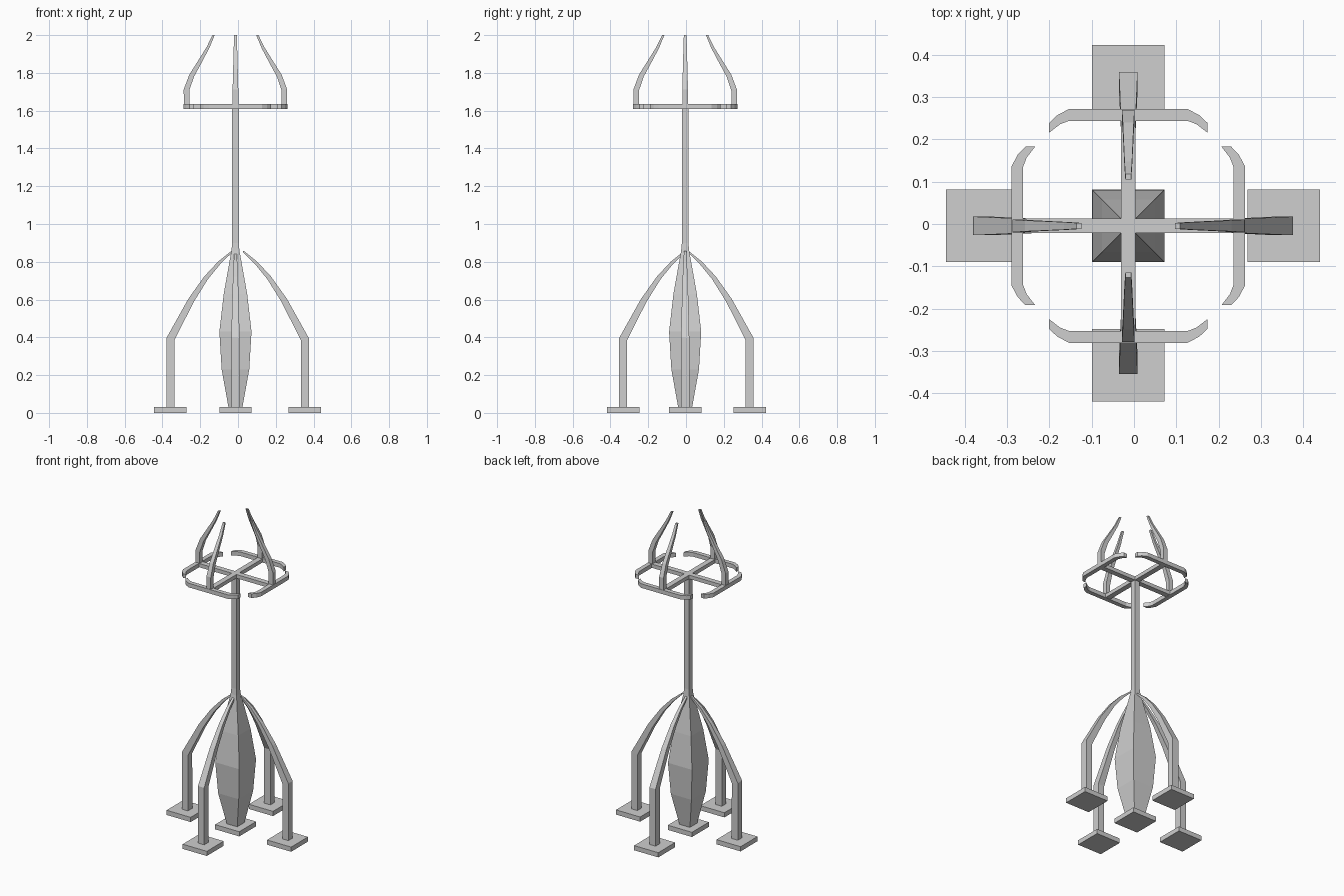
import bpy, bmesh, math
from mathutils import Vector, Matrix

if "Cube" in bpy.data.objects:
    bpy.data.objects.remove(bpy.data.objects["Cube"], do_unlink=True)

AXIS = Vector((-0.0135, -0.0045, 0))      # the pole stands slightly off centre
SIDES = ("left", "back", "right", "front")

grey = bpy.data.materials.new("plain_grey")
grey.use_nodes = True
grey.diffuse_color = (0.62, 0.62, 0.62, 1)
grey.node_tree.nodes["Principled BSDF"].inputs["Base Color"].default_value = grey.diffuse_color


def loft(name, rings, turn=0, origin=(0, 0, 0)):
    """Skin a stack of equal closed rings, cap both ends, then turn and place it."""
    bm = bmesh.new()
    loops = [[bm.verts.new(p) for p in ring] for ring in rings]
    n = len(loops[0])
    for a, b in zip(loops, loops[1:]):
        for i in range(n):
            j = (i + 1) % n
            bm.faces.new((a[i], a[j], b[j], b[i]))
    bm.faces.new(loops[0])
    bm.faces.new(loops[-1])
    bmesh.ops.recalc_face_normals(bm, faces=bm.faces[:])
    bm.transform(Matrix.Translation(origin) @ Matrix.Rotation(turn, 4, 'Z'))
    mesh = bpy.data.meshes.new(name)
    bm.to_mesh(mesh)
    bm.free()
    mesh.materials.append(grey)
    obj = bpy.data.objects.new(name, mesh)
    bpy.context.collection.objects.link(obj)
    return obj


def rect(hx, hy, z):
    return [(-hx, -hy, z), (hx, -hy, z), (hx, hy, z), (-hx, hy, z)]


def block(name, hx, hy, z0, z1, origin):
    return loft(name, [rect(hx, hy, z0), rect(hx, hy, z1)], 0, origin)


def beam(name, path, flat_tip, turn, origin):
    """Tapered beam along (radius, height, depth, width) stations with mitred bends."""
    rings = []
    last = len(path) - 1
    for i, (r, z, depth, width) in enumerate(path):
        here = Vector((r, z))
        if i == 0 or (i == last and flat_tip):
            across = Vector((1, 0))
        else:
            t = (here - Vector(path[i - 1][:2])).normalized()
            if i < last:
                t += (Vector(path[i + 1][:2]) - here).normalized()
            t.normalize()
            across = Vector((t.y, -t.x))
        a, b = here - across * depth / 2, here + across * depth / 2
        w = width / 2
        rings.append([(a.x, -w, a.y), (b.x, -w, b.y), (b.x, w, b.y), (a.x, w, a.y)])
    return loft(name, rings, turn, origin)


# Central column: foot, swollen body and slim pole
block("centre_foot", 0.0855, 0.0855, 0, 0.03, AXIS)
body = [(0.037, 0.03), (0.073, 0.23), (0.085, 0.43), (0.062, 0.63), (0.021, 0.86), (0.0175, 0.9)]
loft("body", [rect(h, h, z) for h, z in body], 0, AXIS)
block("pole", 0.0175, 0.0175, 0.9, 1.615, AXIS)

# Crossed arms that carry the crown
block("cross_arm_x", 0.25, 0.017, 1.61, 1.634, AXIS)
block("cross_arm_y", 0.017, 0.25, 1.61, 1.634, AXIS)

leg_path = [(0.354, 0.03, 0.043, 0.044), (0.354, 0.39, 0.044, 0.044), (0.245, 0.595, 0.033, 0.034),
            (0.165, 0.715, 0.024, 0.026), (0.095, 0.795, 0.017, 0.019), (0.027, 0.855, 0.008, 0.012)]
prong_path = [(0.259, 1.62, 0.029, 0.03), (0.259, 1.71, 0.03, 0.03), (0.232, 1.785, 0.027, 0.026),
              (0.188, 1.86, 0.021, 0.022), (0.145, 1.935, 0.015, 0.018), (0.116, 2.0, 0.012, 0.014)]

# Half outline of a crown rail, mirrored to make the whole bracket
outer = [(0.276, 0.14), (0.261, 0.168), (0.243, 0.187)]
inner = [(0.22, 0.187), (0.24, 0.161), (0.248, 0.14)]
half = outer + inner
rail = half + [(x, -y) for x, y in reversed(half)]

# Four sides: legs with foot plates, crown rails and prongs
for k, side in enumerate(SIDES):
    turn = k * math.pi / 2
    out = Vector((round(math.cos(turn)), round(math.sin(turn)), 0))
    along_x = k % 2 == 0
    base = Vector((-0.002, AXIS.y, 0)) if along_x else Vector((AXIS.x, 0.002, 0))
    reach = 0.356 if along_x else 0.335
    leg_origin = base + out * (reach - 0.354)
    beam(side + "_leg", leg_path, False, turn, leg_origin)
    block(side + "_foot", 0.0855, 0.0855, 0, 0.03, base + out * reach)
    loft(side + "_crown_rail", [[(x, y, z) for x, y in rail] for z in (1.609, 1.635)], turn, AXIS)
    beam(side + "_prong", prong_path, True, turn, AXIS)
